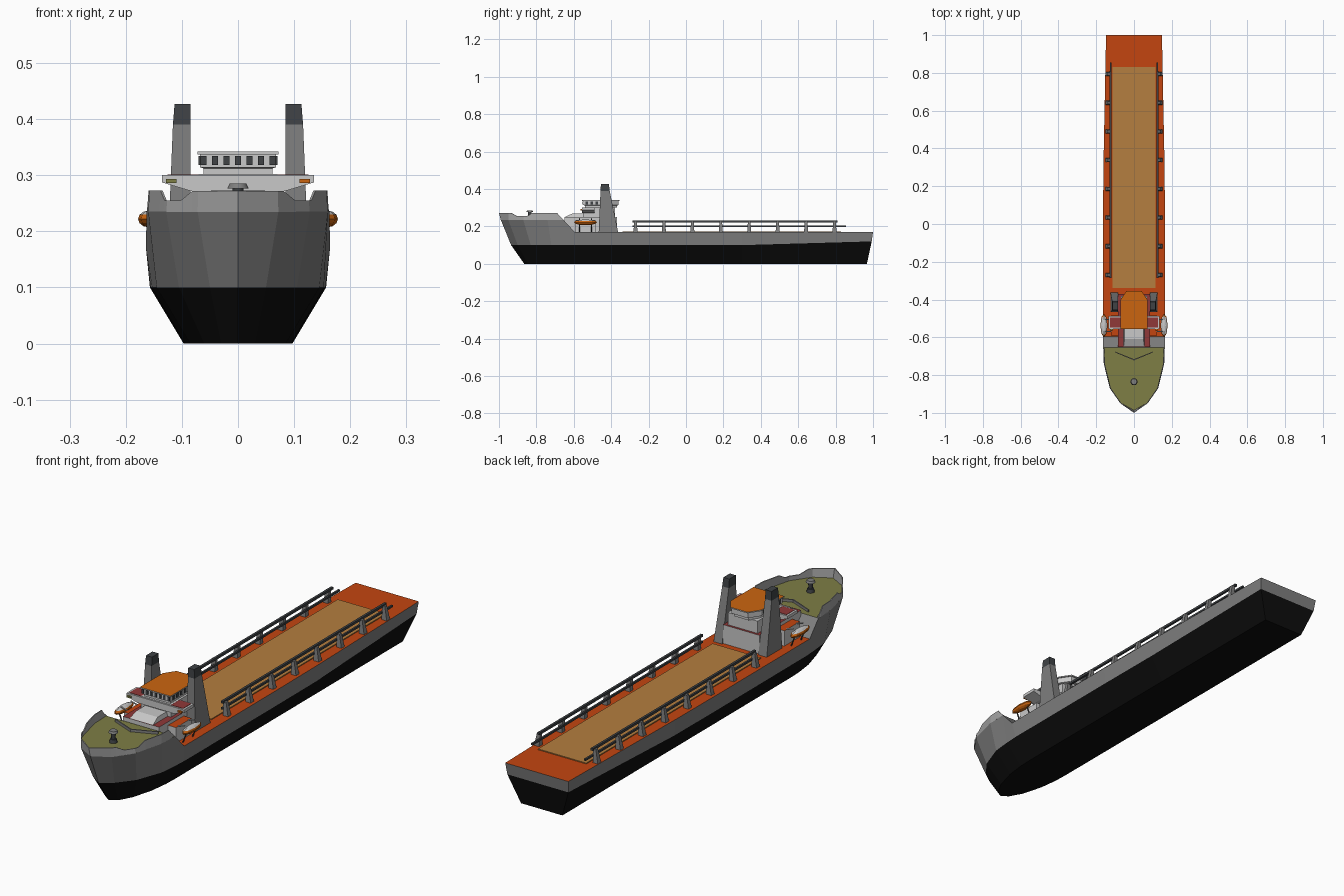
import bpy, bmesh
from math import radians
from mathutils import Vector, Matrix

cube = bpy.data.objects.get("Cube")
if cube:
    bpy.data.objects.remove(cube, do_unlink=True)


def material(name, r, g, b):
    m = bpy.data.materials.new(name)
    m.use_nodes = True
    m.diffuse_color = (r, g, b, 1)
    m.node_tree.nodes["Principled BSDF"].inputs["Base Color"].default_value = (r, g, b, 1)
    return m


GREY = material("hull grey", .21, .21, .21)
BLACK = material("bottom black", .004, .004, .004)
ORANGE = material("deck orange", .55, .06, .005)
TAN = material("timber tan", .46, .21, .05)
OLIVE = material("olive green", .21, .21, .06)
OCHRE = material("bright orange", .6, .13, .005)
MAROON = material("maroon", .28, .04, .04)
WHITE = material("house white", .58, .58, .58)
DARK = material("dark grey", .05, .055, .06)
LIGHT = material("bulwark grey", .38, .38, .38)


def finish(name, bm, mats, rule=None):
    """Turn a bmesh into an object; rule(face) picks the material slot."""
    bmesh.ops.remove_doubles(bm, verts=bm.verts, dist=1e-5)
    bmesh.ops.recalc_face_normals(bm, faces=bm.faces)
    if rule:
        for f in bm.faces:
            f.material_index = int(rule(f))
    mesh = bpy.data.meshes.new(name)
    bm.to_mesh(mesh)
    bm.free()
    for m in mats:
        mesh.materials.append(m)
    ob = bpy.data.objects.new(name, mesh)
    bpy.context.collection.objects.link(ob)
    return ob


def loft(name, rings, mats, rule=None):
    """Closed solid through rings of points."""
    bm = bmesh.new()
    rows = [[bm.verts.new(p) for p in ring] for ring in rings]
    n = len(rows[0])
    for a, b in zip(rows, rows[1:]):
        for i in range(n):
            j = (i + 1) % n
            bm.faces.new((a[i], a[j], b[j], b[i]))
    bm.faces.new(rows[0])
    bm.faces.new(rows[-1])
    return finish(name, bm, mats, rule)


def rect(z, x0, x1, y0, y1):
    return [(x0, y0, z), (x1, y0, z), (x1, y1, z), (x0, y1, z)]


def box(name, x, y, z, mats, rule=None):
    return loft(name, [rect(z[0], *x, *y), rect(z[1], *x, *y)], mats, rule)


def cylinder(name, x, y, z, r0, r1, mat, sides=12):
    bm = bmesh.new()
    bmesh.ops.create_cone(bm, cap_ends=True, segments=sides, radius1=r0, radius2=r1,
                          depth=z[1] - z[0], matrix=Matrix.Translation((x, y, sum(z) / 2)))
    return finish(name, bm, [mat])


def strut(name, a, b, r, mat):
    a, b = Vector(a), Vector(b)
    bm = bmesh.new()
    rot = (b - a).to_track_quat('Z', 'Y').to_matrix().to_4x4()
    bmesh.ops.create_cone(bm, cap_ends=True, segments=6, radius1=r, radius2=r,
                          depth=(b - a).length, matrix=Matrix.Translation((a + b) / 2) @ rot)
    return finish(name, bm, [mat])


def top(f):
    return f.normal.z > .9


# Hull: outlines (y, half width) at deck edge, waterline and bottom
sheer = [(-.99, 0), (-.95, .072), (-.87, .128), (-.74, .16), (-.655, .163),
         (-.595, .164), (0, .164), (.3, .162), (1, .148)]
water = [(-.935, 0), (-.9, .05), (-.83, .105), (-.72, .145), (-.64, .153),
         (-.58, .156), (0, .157), (.3, .156), (.993, .143)]
bottom = [(-.865, 0), (-.845, .03), (-.79, .06), (-.7, .085), (-.62, .095),
          (-.56, .097), (0, .097), (.3, .097), (.967, .097)]
bm = bmesh.new()
rows = []
for i, (s, w, b) in enumerate(zip(sheer, water, bottom)):
    zs = .235 if i < 5 else .17
    zw = .12 if i == 8 else .1
    half = [(s[1], s[0], zs), (w[1], w[0], zw), (b[1], b[0], 0)]
    rows.append([bm.verts.new(p) for p in half + [(-x, y, z) for x, y, z in half[::-1]]])
for k, (a, b) in enumerate(zip(rows, rows[1:])):
    deck = 2 if k < 4 else 0 if k == 4 else 3
    for i, slot in enumerate((0, 1, 1, 1, 0, deck)):
        j = (i + 1) % 6
        bm.faces.new((a[i], a[j], b[j], b[i])).material_index = slot
r = rows[-1]
bm.faces.new((r[0], r[1], r[4], r[5])).material_index = 0
bm.faces.new((r[1], r[2], r[3], r[4])).material_index = 1
finish("hull", bm, [GREY, BLACK, OLIVE, ORANGE])


def half_width(y):
    for (y0, x0), (y1, x1) in zip(sheer, sheer[1:]):
        if y0 <= y <= y1:
            return x0 + (x1 - x0) * (y - y0) / (y1 - y0)
    return 0


# Bow bulwark with notched top edge
edge = [(-.99, .272), (-.95, .272), (-.935, .272), (-.905, .255), (-.87, .255), (-.85, .255),
        (-.82, .273), (-.74, .273), (-.69, .273), (-.675, .255), (-.655, .237)]
bm = bmesh.new()
line = [(-half_width(y), y, z) for y, z in edge[:0:-1]] + [(half_width(y), y, z) for y, z in edge]
strip = []
for x, y, z in line:
    lean = .01 if abs(x) < .03 else 0
    strip.append((bm.verts.new((x, y, .234)), bm.verts.new((x * .985, y - lean, z))))
for a, b in zip(strip, strip[1:]):
    bm.faces.new((a[0], b[0], b[1], a[1]))
bulwark = finish("bow_bulwark", bm, [LIGHT])
solid = bulwark.modifiers.new("thickness", 'SOLIDIFY')
solid.thickness = .004

# Foredeck fittings
for s in (-1, 1):
    loft("breakwater", [[(0, -.722, z), (s * .1, -.68, z), (s * .1, -.676, z), (0, -.716, z)]
                        for z in (.235, .246)], [GREY])
cylinder("capstan_base", 0, -.835, (.234, .25), .016, .013, DARK)
cylinder("capstan_stem", 0, -.835, (.25, .276), .008, .01, DARK)
cylinder("capstan_head", 0, -.835, (.276, .285), .019, .015, GREY)

# Cargo deck
box("timber_deck", (-.113, .113), (-.34, .83), (.168, .174), [TAN])

# Deckhouse tiers
box("lower_house", (-.085, .085), (-.65, -.37), (.165, .25), [WHITE, MAROON], top)
box("side_house", (-.122, .122), (-.59, -.485), (.165, .235), [WHITE, ORANGE], top)
loft("front_step", [rect(.25, -.055, .055, -.648, -.54), rect(.268, -.05, .05, -.61, -.54)], [WHITE])
box("middle_house", (-.07, .07), (-.55, -.38), (.25, .302), [WHITE])
wing = [(-.135, .3), (-.135, .287), (-.085, .272), (.085, .272), (.135, .287), (.135, .3)]
loft("bridge_wings", [[(x, y, z) for x, z in wing] for y in (-.555, -.488)], [WHITE])
box("wing_deck", (-.126, .126), (-.548, -.494), (.298, .3015), [MAROON])

# Wheelhouse with flared octagonal plan
plan = [(-.068, -.55), (.068, -.55), (.068, -.405), (.038, -.36), (-.038, -.36), (-.068, -.405)]


def ring(z, k):
    return [(x * k, -.455 + (y + .455) * k, z) for x, y in plan]


loft("wheelhouse", [ring(.3, .9), ring(.312, .9), ring(.314, 1), ring(.339, 1)], [WHITE])
loft("wheelhouse_roof", [ring(.337, 1.06), ring(.342, 1.06)], [WHITE, OCHRE], top)
for i in range(7):
    x = (i - 3) * .0205
    box("front_window", (x - .005, x + .005), (-.553, -.549), (.318, .334), [DARK])
for s in (-1, 1):
    for i in range(5):
        y = -.53 + i * .026
        box("side_window", sorted((s * .067, s * .07)), (y - .007, y + .007), (.318, .334), [DARK])

for s in (-1, 1):
    # Navigation lights
    box("navigation_light", sorted((s * .11, s * .128)), (-.563, -.55), (.286, .293),
        [OCHRE if s > 0 else OLIVE])

    # Funnels with dark caps
    def section(z, outer, y0, y1):
        return rect(z, *sorted((s * .085, s * outer)), y0, y1)
    loft("funnel", [section(.165, .125, -.467, -.362), section(.39, .116, -.457, -.408),
                    section(.427, .113, -.455, -.412)], [GREY, DARK],
         lambda f: f.calc_center_median().z > .39)

    # Lifeboats and davits
    bm = bmesh.new()
    bmesh.ops.create_uvsphere(bm, u_segments=8, v_segments=6, radius=1,
                              matrix=Matrix.Translation((s * .159, -.537, .222))
                              @ Matrix.Diagonal((.019, .062, .015, 1)))
    finish("lifeboat", bm, [OCHRE, WHITE], lambda f: f.calc_center_median().z > .226)
    for y in (-.57, -.505):
        strut("davit_leg", (s * .14, y, .168), (s * .158, y, .215), .003, DARK)
        strut("davit_arm", (s * .12, y, .235), (s * .15, y, .243), .003, WHITE)

    # Cargo rails on tapered posts
    box("upper_rail", sorted((s * .12, s * .13)), (-.285, .81), (.222, .232), [DARK])
    box("lower_rail", sorted((s * .12, s * .128)), (-.285, .855), (.196, .204), [DARK])
    for i in range(8):
        y = -.27 + i * .152
        loft("rail_post", [rect(.168, *sorted((s * .126, s * .15)), y - .011, y + .011),
                           rect(.226, *sorted((s * .124, s * .138)), y - .007, y + .007)], [GREY])

# Smooth only the small round fittings
for ob in bpy.context.collection.objects:
    if ob.name.startswith("capstan"):
        ob.data.shade_smooth()
        ob.data.set_sharp_from_angle(angle=radians(35))
